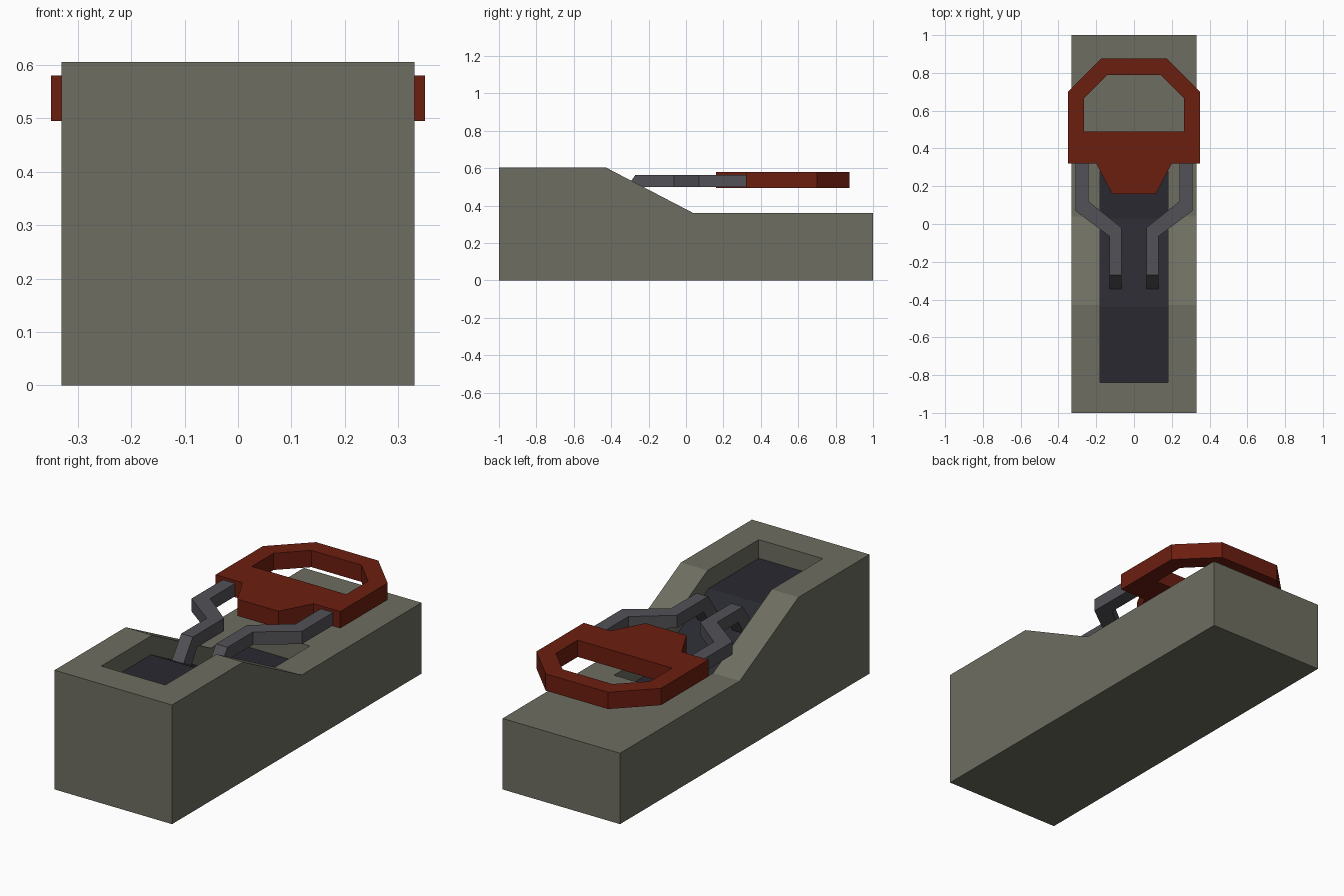
import bpy, bmesh

if "Cube" in bpy.data.objects:
    bpy.data.objects.remove(bpy.data.objects["Cube"])


def material(name, rgb):
    m = bpy.data.materials.new(name)
    m.diffuse_color = (*rgb, 1)
    m.use_nodes = True
    m.node_tree.nodes["Principled BSDF"].inputs["Base Color"].default_value = m.diffuse_color
    return m


def finish(name, bm, *mats):
    bmesh.ops.recalc_face_normals(bm, faces=bm.faces)
    me = bpy.data.meshes.new(name)
    bm.to_mesh(me)
    bm.free()
    ob = bpy.data.objects.new(name, me)
    bpy.context.collection.objects.link(ob)
    for m in mats:
        me.materials.append(m)
    return ob


def side_prism(name, profile, half, *mats):
    """Extrude a (y, z) profile from -half to +half along x."""
    bm = bmesh.new()
    face = bm.faces.new([bm.verts.new((-half, y, z)) for y, z in profile])
    ext = bmesh.ops.extrude_face_region(bm, geom=[face])["geom"]
    for v in ext:
        if isinstance(v, bmesh.types.BMVert):
            v.co.x = half
    return finish(name, bm, *mats)


def apply(ob, mod):
    bpy.context.view_layer.objects.active = ob
    bpy.ops.object.modifier_apply(modifier=mod.name)


stone = material("olive_grey", (0.155, 0.155, 0.12))
dark = material("dark_floor", (0.022, 0.022, 0.03))
steel = material("steel", (0.085, 0.083, 0.095))
red = material("red", (0.15, 0.013, 0.005))

# Stepped base block with a recess following its top profile
base = side_prism("base", [(-1, 0), (1, 0), (1, .36), (.04, .36), (-.43, .605), (-1, .605)],
                  .33, stone, dark)
cutter = side_prism("recess_cutter", [(-.84, .51), (-.44, .51), (.03, .262),
                                      (.32, .262), (.32, .8), (-.84, .8)], .18, stone)
cutter.hide_render = True
cut = base.modifiers.new("recess", "BOOLEAN")
cut.operation = "DIFFERENCE"
cut.solver = "EXACT"
cut.object = cutter
apply(base, cut)
bpy.data.objects.remove(cutter)

# Dark recess floor: upward faces lying fully inside the recess width
for p in base.data.polygons:
    inside = all(abs(base.data.vertices[i].co.x) < .19 for i in p.vertices)
    p.material_index = 1 if inside and p.normal.z > .5 else 0

# Pull handle: outer loop and hole loop bridged, then given thickness
Z0, Z1 = .495, .58
outer_half = [(.115, .16), (.2, .32), (.35, .32), (.35, .70), (.175, .875)]
hole_half = [(.265, .49), (.265, .665), (.14, .79)]
bm = bmesh.new()
edges = []
for half in (outer_half, hole_half):
    loop = half + [(-x, y) for x, y in reversed(half)]
    vs = [bm.verts.new((x, y, Z0)) for x, y in loop]
    edges += [bm.edges.new((vs[i - 1], vs[i])) for i in range(len(vs))]
bmesh.ops.triangle_fill(bm, edges=edges, use_beauty=True)
ext = bmesh.ops.extrude_face_region(bm, geom=bm.faces[:])["geom"]
for v in ext:
    if isinstance(v, bmesh.types.BMVert):
        v.co.z = Z1
bmesh.ops.dissolve_limit(bm, angle_limit=.01, verts=bm.verts[:], edges=bm.edges[:])
finish("pull_handle", bm, red)

# Cranked arms: rings of (outer x, inner x, outer/top y, inner y, y shift of underside, top z, bottom z)
rings = [(.31, .24, .32, .32, 0, .565, .50),
         (.31, .24, .07, .12, 0, .565, .50),
         (.13, .065, -.065, -.02, 0, .565, .50),
         (.13, .065, -.27, -.27, .035, .565, .50),
         (.13, .065, -.345, -.345, .065, .458, .424)]
bm = bmesh.new()
prev = None
for xo, xi, yo, yi, dy, zt, zb in rings:
    ring = [bm.verts.new(c) for c in ((xo, yo, zt), (xi, yi, zt),
                                      (xi, yi + dy, zb), (xo, yo + dy, zb))]
    if prev:
        for i in range(4):
            bm.faces.new((prev[i - 1], prev[i], ring[i], ring[i - 1]))
    else:
        bm.faces.new(ring)
    prev = ring
bm.faces.new(prev)
arms = finish("handle_arms", bm, steel)
arms.modifiers.new("mirror", "MIRROR").use_mirror_merge = False
